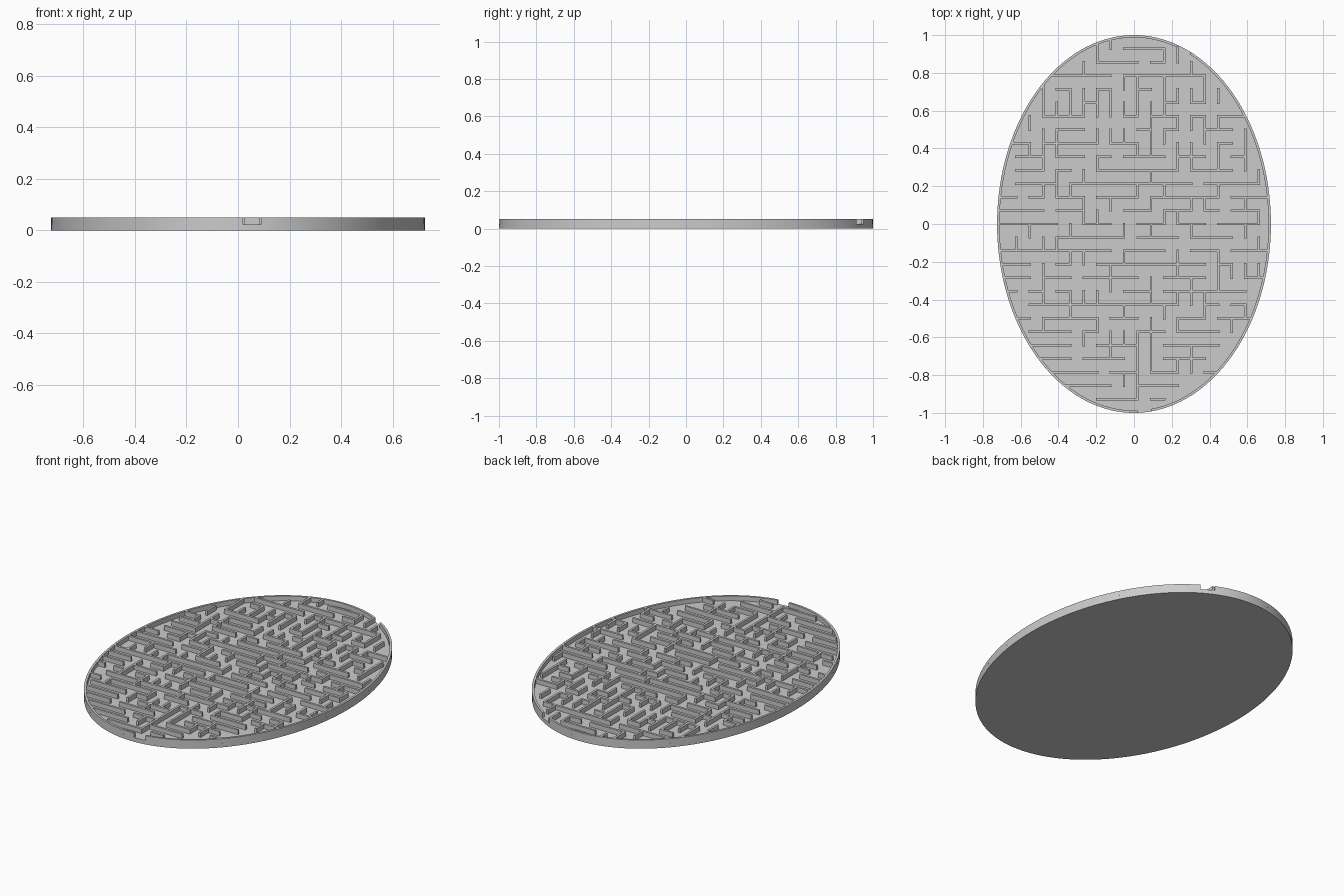
import bpy, bmesh, math, random

if "Cube" in bpy.data.objects:
    bpy.data.objects.remove(bpy.data.objects["Cube"])

A, B = 0.725, 1.0            # half-widths of the oval
FLOOR, TOP = 0.024, 0.051    # floor height, wall height
S, X0 = 0.0714, 0.0185       # grid pitch, x of column line 0
T = 0.013                    # wall thickness
random.seed(7)

# Landmark walls by grid row: (first column, last column) runs
ROWS = {
    13: [(-1, 2)], 12: [(-3, 0), (1, 2)], 11: [(-6, -3), (-1, 3), (4, 5)],
    10: [(-6, -5), (-3, -2), (6, 7)], 8: [(-7, -6), (1, 3), (6, 8)],
    7: [(-5, -4), (5, 7)], 6: [(-9, -8), (-5, -3), (-2, 0)],
    5: [(-1, 1), (7, 8)], 4: [(-9, -7), (-1, 2), (4, 6)],
    3: [(-9, -6), (-5, -2), (-1, 4), (5, 9)], 2: [(-6, -4), (-2, 0), (1, 3)],
    1: [(-10, -8), (-6, -4), (-1, 1), (2, 4), (8, 9)],
    0: [(-10, -6), (-4, -2), (0, 1), (3, 4), (6, 9)],
    -1: [(-6, -1), (0, 3), (4, 7)], -2: [(-10, -3), (-1, 2), (4, 6), (7, 9)],
    -3: [(-10, -8), (-3, 1), (2, 4)], -4: [(-10, -8), (-4, -2), (3, 5)],
}
ROWS.update({
    -5: [(-6, -5), (-1, 1), (2, 5), (6, 8)], -6: [(-8, -4), (-3, 2)],
    -7: [(-6, -3), (3, 4), (6, 8)], -8: [(-9, -7), (0, 2), (4, 5)],
    -9: [(-8, -5), (-3, 0), (2, 4)], -10: [(-7, -5), (-3, -1), (4, 5)],
    -11: [(-6, -4), (-2, 0), (5, 6)], -12: [(-5, -2), (1, 3)], -13: [(-4, 0)],
})
# Landmark walls by grid column: (first row, last row) runs
COLS = {
    -7: [(5, 7), (8, 10), (-5, -3)], -5: [(8, 10), (12, 13)], -3: [(8, 10), (12, 13)],
    -2: [(8, 10), (13, 14)], 0: [(9, 11), (-13, -10)], 1: [(7, 9), (-9, -7)],
    2: [(8, 10), (12, 13)], 3: [(12, 13), (4, 6)], 4: [(9, 10), (11, 12)],
    5: [(-7, -5), (9, 11)], -8: [(6, 8)], 6: [(-4, -2)], 8: [(-8, -6)],
}


def inside(k, j):
    x, y = X0 + (k + 0.5) * S, (j + 0.5) * S
    return (x / A) ** 2 + (y / B) ** 2 < 1


# Maze: every wall not needed as a passage stays; landmark walls open last
cells = [(k, j) for k in range(-11, 10) for j in range(-14, 14) if inside(k, j)]
marked = {("h", j, k) for j, runs in ROWS.items() for a, b in runs for k in range(a, b)}
marked |= {("v", k, j) for k, runs in COLS.items() for a, b in runs for j in range(a, b)}
borders = []
for k, j in cells:
    if inside(k, j + 1):
        borders.append((("h", j + 1, k), (k, j), (k, j + 1)))
    if inside(k + 1, j):
        borders.append((("v", k + 1, j), (k, j), (k + 1, j)))
random.shuffle(borders)
borders.sort(key=lambda e: e[0] in marked)
parent = {c: c for c in cells}


def root(c):
    while parent[c] != c:
        c = parent[c]
    return c


walls = set()
for wall, c1, c2 in borders:
    r1, r2 = root(c1), root(c2)
    if r1 == r2:
        walls.add(wall)
    else:
        parent[r1] = r2


def finish(bm, name):
    bmesh.ops.recalc_face_normals(bm, faces=bm.faces)
    mesh = bpy.data.meshes.new(name)
    bm.to_mesh(mesh)
    bm.free()
    ob = bpy.data.objects.new(name, mesh)
    bpy.context.collection.objects.link(ob)
    bpy.ops.object.select_all(action="DESELECT")
    bpy.context.view_layer.objects.active = ob
    ob.select_set(True)
    return ob


def box(bm, x1, x2, y1, y2, z1, z2):
    vs = bmesh.ops.create_cube(bm, size=1)["verts"]
    bmesh.ops.scale(bm, vec=(x2 - x1, y2 - y1, z2 - z1), verts=vs)
    bmesh.ops.translate(bm, vec=((x1 + x2) / 2, (y1 + y2) / 2, (z1 + z2) / 2), verts=vs)


# Maze walls, joined into straight runs and trimmed to the oval
bm = bmesh.new()
for kind, line, start in sorted(walls):
    if (kind, line, start - 1) in walls:
        continue
    end = start
    while (kind, line, end) in walls:
        end += 1
    off, half, across = (X0, A, B) if kind == "h" else (0, B, A)
    c = line * S + (0 if kind == "h" else X0)
    lim = half * math.sqrt(max(0, 1 - ((abs(c) + T / 2) / across) ** 2)) - 0.003
    lo, hi = off + start * S - T / 2, off + end * S + T / 2
    # walls of outermost cells reach the rim
    lo = -lim if lo < -lim + S * 0.4 else lo
    hi = lim if hi > lim - S * 0.4 else hi
    if hi - lo < T:
        continue
    if kind == "h":
        box(bm, lo, hi, c - T / 2, c + T / 2, FLOOR - 0.002, TOP)
    else:
        box(bm, c - T / 2, c + T / 2, lo, hi, FLOOR - 0.002, TOP)
finish(bm, "maze_walls")

# Oval floor plate
bm = bmesh.new()
bmesh.ops.create_cone(bm, cap_ends=True, segments=160, radius1=1, radius2=1, depth=FLOOR)
bmesh.ops.scale(bm, vec=(A, B, 1), verts=bm.verts)
bmesh.ops.translate(bm, vec=(0, 0, FLOOR / 2), verts=bm.verts)
finish(bm, "floor_plate")
bpy.ops.object.shade_smooth_by_angle()


# Rim wall in two arcs, leaving the front entrance and the back exit open
def arc(bm, t1, t2):
    n = max(8, int((t2 - t1) / (2 * math.pi) * 160))
    prev = None
    for i in range(n + 1):
        t = t1 + (t2 - t1) * i / n
        ring = [bm.verts.new(((A - d) * math.cos(t), (B - d) * math.sin(t), z))
                for d, z in ((0, FLOOR), (0, TOP), (T, TOP), (T, FLOOR))]
        if prev:
            for a in range(4):
                b = (a + 1) % 4
                bm.faces.new((prev[a], prev[b], ring[b], ring[a]))
        if i in (0, n):
            bm.faces.new(ring)
        prev = ring


def angle(x):
    return math.acos(x / A)


bm = bmesh.new()
arc(bm, -angle(0.09), angle(0.30))
arc(bm, angle(0.23), 2 * math.pi - angle(0.02))
finish(bm, "rim_wall")
bpy.ops.object.shade_smooth_by_angle()
